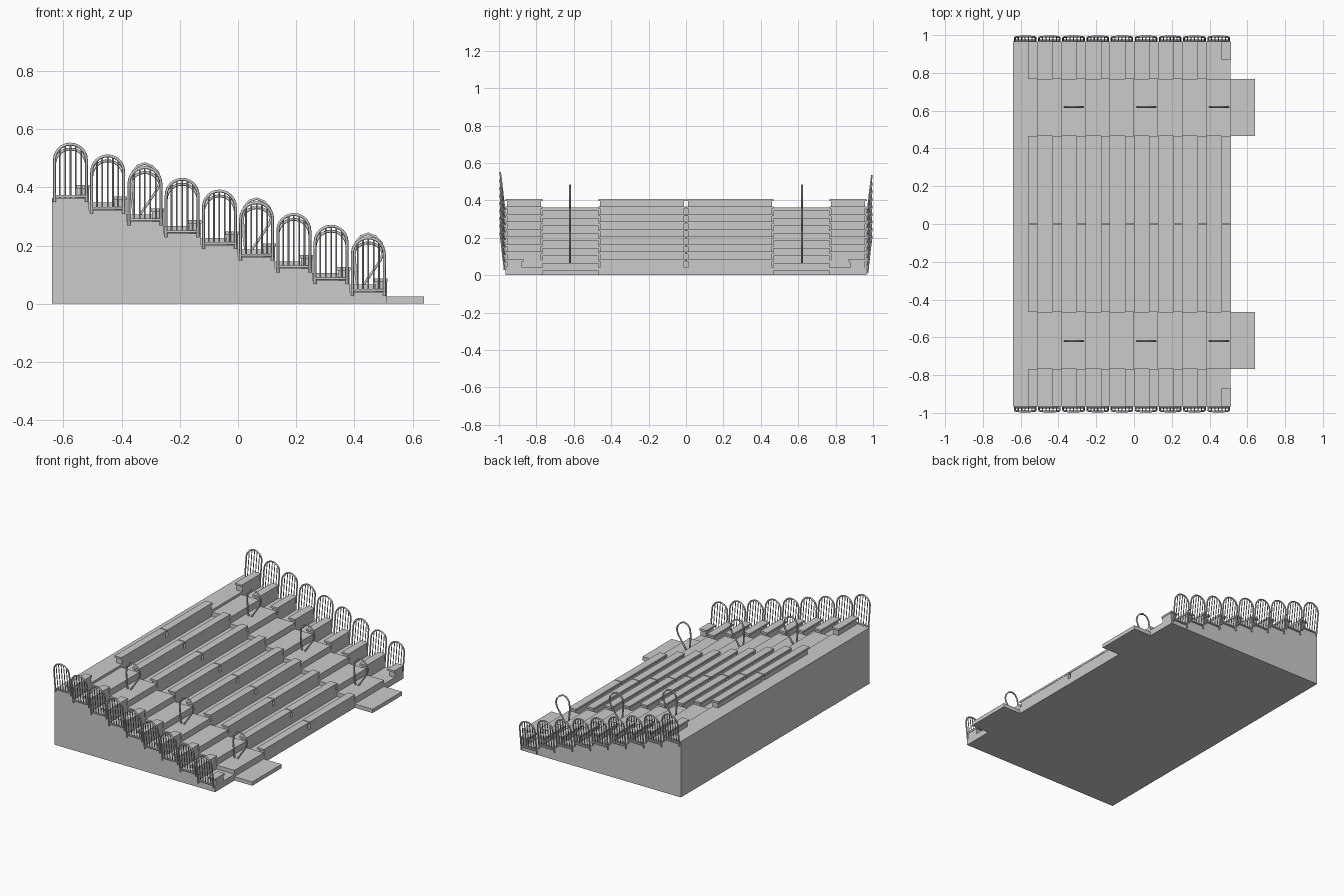
import bpy, bmesh, math
from mathutils import Vector

cube = bpy.data.objects.get("Cube")
if cube:
    bpy.data.objects.remove(cube, do_unlink=True)

TIERS = 9
PITCH = 0.128        # tread depth
RISE = 0.0403        # tread rise
FRONT = 0.512        # x of the lowest tier's front edge
HALF = 0.966         # half length of the stand
AISLE = (0.467, 0.767)

grey = bpy.data.materials.new("light grey")
grey.use_nodes = True
grey.diffuse_color = (0.6, 0.6, 0.6, 1)
grey.node_tree.nodes["Principled BSDF"].inputs["Base Color"].default_value = (0.6, 0.6, 0.6, 1)


def edge(i):
    return FRONT - PITCH * i


def floor(i):
    return RISE * (i + 1)


def finish(name, bm):
    bmesh.ops.recalc_face_normals(bm, faces=bm.faces)
    mesh = bpy.data.meshes.new(name)
    bm.to_mesh(mesh)
    bm.free()
    mesh.materials.append(grey)
    obj = bpy.data.objects.new(name, mesh)
    bpy.context.collection.objects.link(obj)
    return obj


def add_box(bm, x, y, z):
    verts = bmesh.ops.create_cube(bm, size=1)["verts"]
    for v in verts:
        v.co = Vector([(a + b) / 2 + c * (b - a) for (a, b), c in zip((x, y, z), v.co)])


def tubes(name, paths, radius):
    curve = bpy.data.curves.new(name, "CURVE")
    curve.dimensions = "3D"
    curve.bevel_depth = radius
    curve.bevel_resolution = 1
    curve.use_fill_caps = True
    for pts in paths:
        s = curve.splines.new("POLY")
        s.points.add(len(pts) - 1)
        for p, co in zip(s.points, pts):
            p.co = (*co, 1)
        s.use_smooth = True
    curve.materials.append(grey)
    obj = bpy.data.objects.new(name, curve)
    bpy.context.collection.objects.link(obj)
    return obj


# Stepped body, extruded along y
profile = [(edge(TIERS), 0), (FRONT, 0)]
for i in range(TIERS):
    profile += [(edge(i), floor(i)), (edge(i + 1), floor(i))]
bm = bmesh.new()
face = bm.faces.new([bm.verts.new((x, -HALF, z)) for x, z in profile])
side = bmesh.ops.extrude_face_region(bm, geom=[face])["geom"]
bmesh.ops.translate(bm, vec=(0, 2 * HALF, 0),
                    verts=[v for v in side if isinstance(v, bmesh.types.BMVert)])
finish("stepped_body", bm)

# Aisle treads, sitting half a rise above the tiers, with an entry step
for name, s in (("left", 1), ("right", -1)):
    bm = bmesh.new()
    ys = sorted((s * AISLE[0], s * AISLE[1]))
    add_box(bm, (FRONT, FRONT + PITCH), ys, (0, 0.025))
    for i in range(TIERS - 1):
        add_box(bm, (edge(i + 1), edge(i)), ys, (floor(i) - 0.01, floor(i) + 0.025))
    finish("aisle_steps_" + name, bm)

# Benches: solid riser with a thin overhanging seat plank
risers, planks = bmesh.new(), bmesh.new()
for i in range(TIERS):
    x, z = edge(i), floor(i)
    outer = 0.87 if i == 0 else AISLE[1]
    for s in (1, -1):
        for a, b in ((0.003, AISLE[0]), (outer, HALF)):
            ya, yb = sorted((s * a, s * b))
            add_box(risers, (x - 0.04, x), (ya + 0.008, yb - 0.008), (z - 0.005, z + 0.036))
            add_box(planks, (x - 0.048, x + 0.002), (ya, yb), (z + 0.034, z + 0.046))
finish("bench_risers", risers)
finish("bench_seats", planks)

# Arched guard rails leaning outwards at both ends of every tier
R, HEIGHT = 0.055, 0.19
frames, bars = [], []
for s, drop in ((-1, -0.002), (1, 0.015)):
    for i in range(TIERS):
        cx, z0 = edge(i) - PITCH / 2, floor(i) - drop

        def at(dx, h):
            return (cx + dx, s * (0.970 + 0.024 * max(h, 0) / HEIGHT), z0 + h)

        spring = HEIGHT - R - 0.006
        arch = [at(-R, -0.015)]
        for k in range(13):
            a = math.pi * (1 - k / 12)
            arch.append(at(R * math.cos(a), spring + R * math.sin(a)))
        arch.append(at(R, -0.015))
        frames += [arch, [at(-R, 0.004), at(R, 0.004)]]
        for k in range(-2, 3):
            dx = k * R / 3
            bars.append([at(dx, 0.004), at(dx, spring + math.sqrt(R * R - dx * dx))])
tubes("guard_rail_frames", frames, 0.005)
tubes("guard_rail_bars", bars, 0.0028)

# Looped handrails in the aisles
LOOP = [(-0.035, 0), (-0.044, 0.07), (-0.048, 0.13), (-0.042, 0.17), (-0.025, 0.192),
        (0, 0.2), (0.025, 0.19), (0.045, 0.168), (0.052, 0.14), (0.042, 0.11),
        (0.015, 0.07), (-0.03, 0.005)]
for name, s in (("left", 1), ("right", -1)):
    paths = []
    for i in (0, 3, 6):
        cx = edge(i) - PITCH / 2
        paths.append([(cx + dx, s * 0.62, floor(i) + dz) for dx, dz in LOOP])
    tubes("aisle_handrails_" + name, paths, 0.005)
